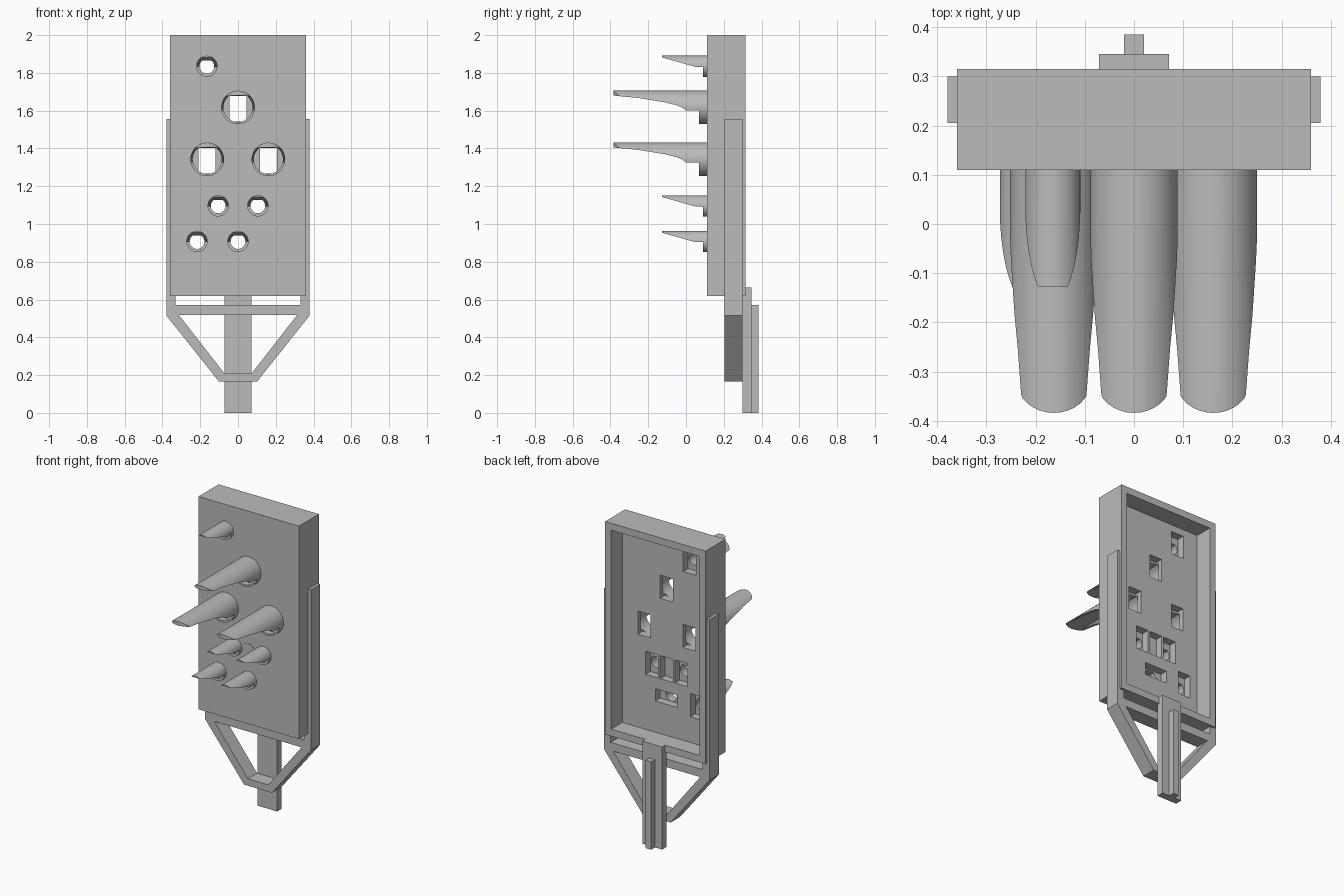
import bpy, bmesh, math
from mathutils import Vector

cube = bpy.data.objects.get("Cube")
if cube:
    bpy.data.objects.remove(cube, do_unlink=True)

grey = bpy.data.materials.new("plain grey")
grey.use_nodes = True
grey.diffuse_color = (0.5, 0.5, 0.5, 1)
grey.node_tree.nodes["Principled BSDF"].inputs["Base Color"].default_value = (0.5, 0.5, 0.5, 1)

AXES = {"x": lambda a, b, d: (d, a, b),   # profile in y, z
        "y": lambda a, b, d: (a, d, b),   # profile in x, z
        "z": lambda a, b, d: (a, b, d)}   # profile in x, y


def prism(name, points, axis, lo, hi):
    """Extrude a closed profile along an axis."""
    bm = bmesh.new()
    place = AXES[axis]
    base = bm.faces.new([bm.verts.new(place(a, b, lo)) for a, b in points])
    step = Vector(place(0, 0, hi - lo))
    ext = bmesh.ops.extrude_face_region(bm, geom=[base], use_keep_orig=True)
    bmesh.ops.translate(bm, vec=step, verts=[v for v in ext["geom"] if isinstance(v, bmesh.types.BMVert)])
    bmesh.ops.recalc_face_normals(bm, faces=bm.faces)
    mesh = bpy.data.meshes.new(name)
    bm.to_mesh(mesh)
    bm.free()
    mesh.materials.append(grey)
    obj = bpy.data.objects.new(name, mesh)
    bpy.context.collection.objects.link(obj)
    return obj


def rect(x, z, w, h):
    return [(x - w, z - h), (x + w, z - h), (x + w, z + h), (x - w, z + h)]


def box(name, x0, x1, y0, y1, z0, z1):
    return prism(name, [(x0, z0), (x1, z0), (x1, z1), (x0, z1)], "y", y0, y1)


def disc(x, z, r, top=1.0, n=48):
    """Circle profile, optionally flattened at a height above its centre."""
    angles = [math.tau * (i + 0.5) / n for i in range(n)]
    pts = [(r * math.cos(a), r * math.sin(a)) for a in angles]
    if top < r:
        half = math.sqrt(r * r - top * top)
        low = [p for p in pts if p[1] < top]
        start = next(i for i, p in enumerate(pts) if p[1] >= top)
        pts = low[:start] + [(half, top), (-half, top)] + low[start:]
    return [(x + a, z + b) for a, b in pts]


def boolean(obj, cutter, operation="DIFFERENCE"):
    mod = obj.modifiers.new("cut", "BOOLEAN")
    mod.operation, mod.solver, mod.object = operation, "EXACT", cutter
    bpy.context.view_layer.objects.active = obj
    bpy.ops.object.modifier_apply(modifier=mod.name)
    bpy.data.objects.remove(cutter, do_unlink=True)


def smooth(obj):
    bpy.ops.object.select_all(action="DESELECT")
    obj.select_set(True)
    bpy.context.view_layer.objects.active = obj
    bpy.ops.object.shade_smooth_by_angle(angle=math.radians(30))


# Hooded spouts: radius, bore, flat bore ceiling, tip and underside curve (y, z)
LARGE = dict(r=0.089, bore=0.077, top=0.06, tip=-0.385,
             under=[(-0.385, 0.063), (-0.25, 0.05), (-0.115, 0.028), (-0.05, 0.012),
                    (-0.02, 0), (0, -0.017), (0.07, -0.017), (0.07, -0.1)])
SMALL = dict(r=0.056, bore=0.039, top=0.031, tip=-0.127,
             under=[(-0.127, 0.047), (-0.04, 0.022), (0.05, -0.003), (0.09, -0.003), (0.09, -0.1)])
TALL, WIDE = (0.045, 0.075), (0.08, 0.04)
SPOUTS = [("upper_spout", -0.165, 1.835, SMALL, TALL),
          ("centre_spout", 0, 1.617, LARGE, TALL),
          ("right_spout", -0.163, 1.342, LARGE, TALL),
          ("left_spout", 0.161, 1.342, LARGE, TALL),
          ("right_small_spout", -0.105, 1.096, SMALL, TALL),
          ("left_small_spout", 0.105, 1.096, SMALL, TALL),
          ("lower_right_spout", -0.217, 0.907, SMALL, TALL),
          ("lower_spout", 0, 0.907, SMALL, WIDE)]
FRONT, FLOOR, BACK = 0.11, 0.2, 0.315

# Panel: a shallow tray open at the back
panel = box("panel", -0.36, 0.36, FRONT, BACK, 0.62, 2.0)
boolean(panel, box("recess", -0.317, 0.317, FLOOR, 0.4, 0.665, 1.955))

for name, x, z, s, pocket in SPOUTS:
    # Bore and rear pocket through the panel
    bore = disc(x, z, s["bore"], s["top"])
    boolean(panel, prism("bore", bore, "y", 0, 0.17))
    boolean(panel, prism("pocket", rect(x, z, *pocket), "y", 0.15, 0.25))
    # Tube trimmed to a hood by its side outline
    spout = prism(name, disc(x, z, s["r"]), "y", s["tip"], FRONT)
    side = [(0.2, z - 0.1), (0.2, z + 0.12), (s["tip"] - 0.1, z + 0.12),
            (s["tip"] - 0.1, z + s["under"][0][1])]
    side += [(a, z + b) for a, b in s["under"]]
    boolean(spout, prism("outline", side, "x", x - 0.2, x + 0.2), "INTERSECT")
    if s is LARGE:
        # Rounded nose in plan
        nose = [(x + 0.075 * math.cos(a), -0.32 - 0.064 * math.sin(a))
                for a in (math.pi * i / 16 for i in range(17))]
        plan = nose + [(x - 0.12, 0.2), (x + 0.12, 0.2)]
        boolean(spout, prism("plan", plan, "z", z - 0.2, z + 0.2), "INTERSECT")
    boolean(spout, prism("bore", bore, "y", -0.5, 0.2))
    smooth(spout)

# Blind pocket with a closed button between the small spouts
boolean(panel, prism("pocket", rect(0, 1.096, *TALL), "y", 0.15, 0.25))
smooth(panel)
smooth(prism("button", disc(0, 1.096, 0.046), "y", FRONT - 0.004, FRONT + 0.02))

# Carrying frame: side rails, crossbar and tapered lower loop
for side, sx in (("right", -1), ("left", 1)):
    box(side + "_rail", *sorted((sx * 0.33, sx * 0.379)), 0.205, 0.3, 0.57, 0.64)
    box(side + "_side_strip", *sorted((sx * 0.35, sx * 0.379)), 0.205, 0.3, 0.62, 1.556)
loop = prism("lower_frame", [(-0.379, 0.57), (-0.379, 0.515), (-0.1, 0.165),
                             (0.1, 0.165), (0.379, 0.515), (0.379, 0.57)], "y", 0.205, 0.3)
boolean(loop, prism("opening", [(-0.312, 0.517), (-0.073, 0.21), (0.073, 0.21), (0.312, 0.517)],
                    "y", 0.1, 0.4))

# Rear leg with a stiffening rib
box("leg", -0.071, 0.071, 0.3, 0.346, 0, 0.665)
box("leg_rib", -0.02, 0.02, 0.346, 0.385, 0, 0.57)
